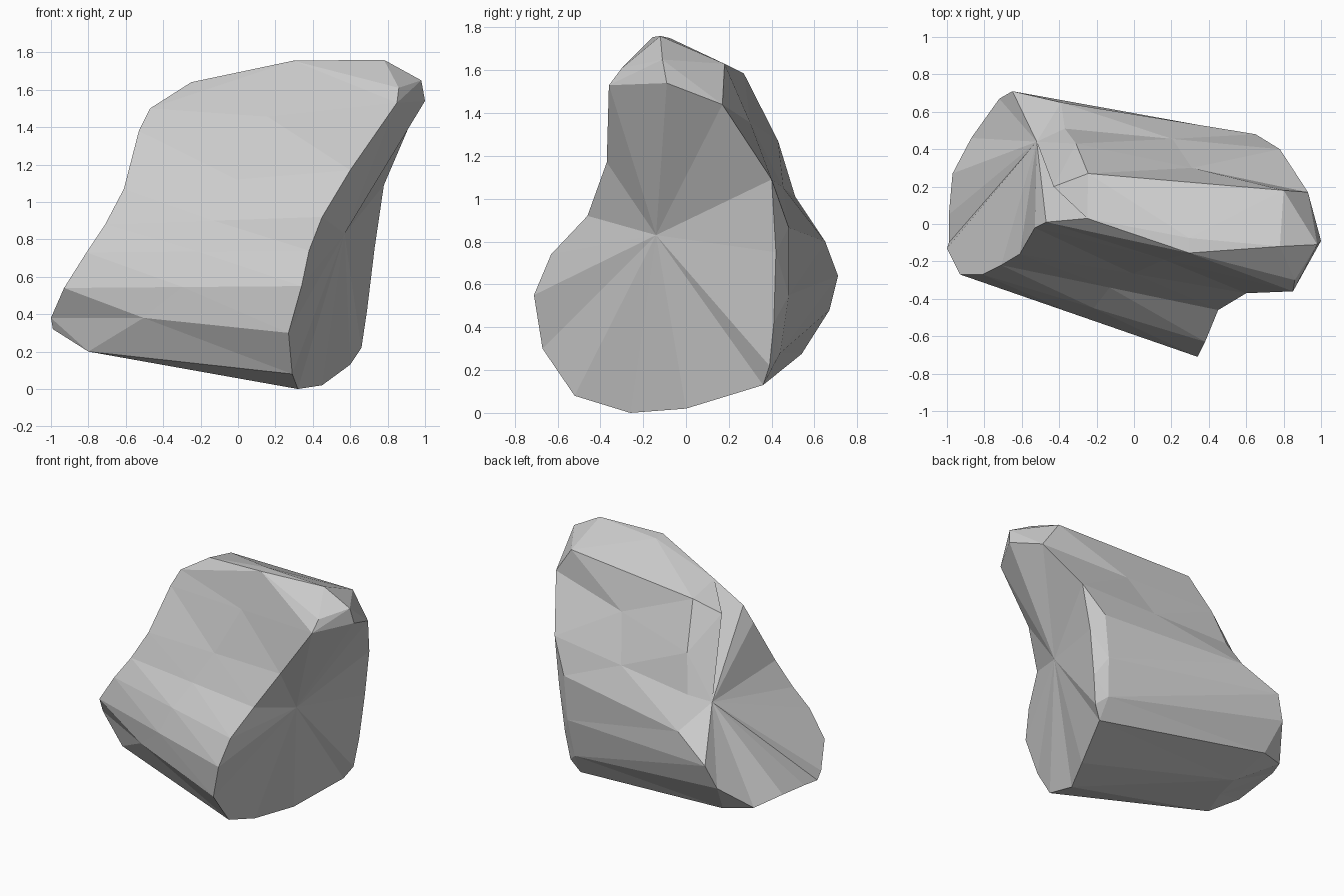
import bpy, bmesh
from mathutils import Vector

if "Cube" in bpy.data.objects:
    bpy.data.objects.remove(bpy.data.objects["Cube"])

# Matching outlines of the two broken ends: bottom, up the front, over the top, down the back
right_end = [(.45, 0, .02), (.32, -.26, 0), (.29, -.52, .08), (.27, -.67, .30),
             (.34, -.71, .55), (.38, -.63, .74), (.45, -.46, .92), (.60, -.37, 1.17),
             (.85, -.36, 1.53), (.86, -.30, 1.61), (.78, -.12, 1.76), (.80, .18, 1.63),
             (.93, .17, 1.44), (.78, .40, 1.09), (.73, .42, .75), (.69, .41, .42),
             (.66, .39, .22), (.60, .36, .13)]
left_end = [(-.97, .27, .35), (-.99, .05, .34), (-.99, -.10, .32), (-1, -.13, .38),
            (-.93, -.27, .54), (-.81, -.27, .73), (-.71, -.22, .88), (-.61, -.16, 1.07),
            (-.53, -.02, 1.38), (-.47, .01, 1.50), (-.25, .03, 1.64), (-.43, .20, 1.50),
            (-.31, .43, 1.27), (-.37, .51, 1.01), (-.39, .65, .80), (-.65, .71, .64),
            (-.72, .67, .48), (-.87, .46, .30)]
# Shifts of the middle outline: rounded lower left edge, crowned top, bevelled back right edge
swell = {0: (-.39, .12, 0), 1: (-.37, .15, .02), 2: (-.45, .12, 0), 3: (-.14, 0, .04),
         9: (.10, -.01, .20), 10: (.03, -.03, .05), 11: (-.43, .08, .02),
         14: (.48, -.055, .09), 15: (.60, -.08, .02), 16: (.62, -.09, -.07),
         17: (-.54, .13, .06)}

bm = bmesh.new()
n = len(right_end)
rings = [[bm.verts.new(p) for p in right_end], [],
         [bm.verts.new(p) for p in left_end]]
for i in range(n):
    mid = (Vector(right_end[i]) + Vector(left_end[i])) / 2
    rings[1].append(bm.verts.new(mid + Vector(swell.get(i, (0, 0, 0)))))

# Long sides of the block
for a, b in zip(rings, rings[1:]):
    for i in range(n):
        j = (i + 1) % n
        bm.faces.new((a[i], a[j], b[j], b[i]))


def fan(loop, centre):
    c = bm.verts.new(centre)
    for i, v in enumerate(loop):
        bm.faces.new((v, loop[(i + 1) % len(loop)], c))


# Left end, pulled in to a notch high at the back
fan(rings[2], (-.52, .44, .97))

# Right end: chipped tip at the top, then the big hollow face
r = rings[0]
tip_low = bm.verts.new((1, -.09, 1.54))
tip_high = bm.verts.new((.98, -.11, 1.65))
chain = [tip_low] + r[8:13] + [tip_low]
for p, q in zip(chain, chain[1:]):
    bm.faces.new((p, q, tip_high))
fan(r[:9] + [tip_low] + r[12:], (.57, -.14, .83))

bmesh.ops.triangulate(bm, faces=bm.faces[:])
bmesh.ops.recalc_face_normals(bm, faces=bm.faces[:])
mesh = bpy.data.meshes.new("rock")
bm.to_mesh(mesh)
bm.free()
rock = bpy.data.objects.new("rock", mesh)
bpy.context.collection.objects.link(rock)
